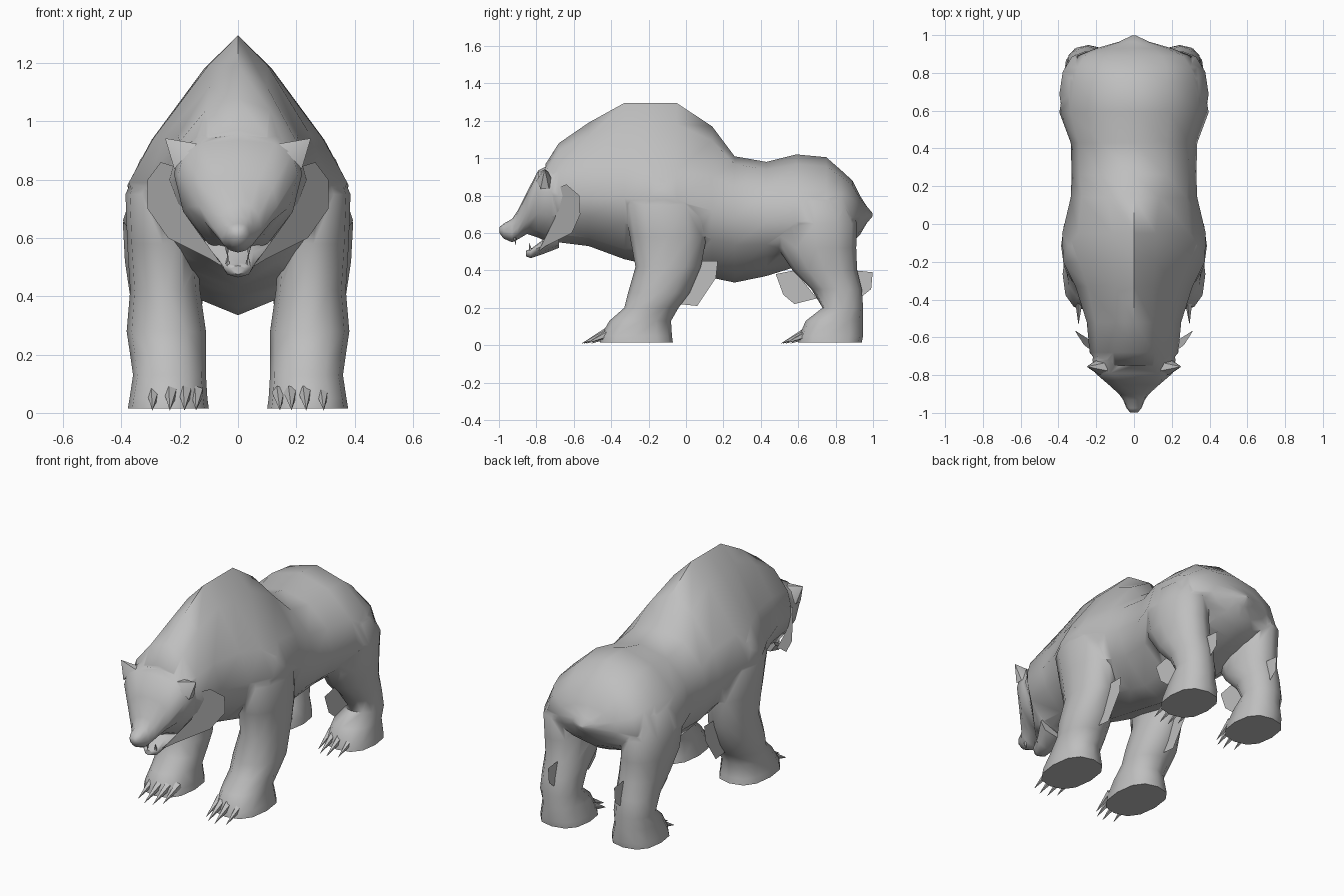
import bpy, bmesh, math
from mathutils import Vector

fur = bpy.data.materials.new("grey fur")
fur.diffuse_color = (0.52, 0.52, 0.52, 1)


def activate(ob):
    bpy.ops.object.select_all(action='DESELECT')
    ob.select_set(True)
    bpy.context.view_layer.objects.active = ob


def finish(name, bm, angle=55):
    bmesh.ops.recalc_face_normals(bm, faces=bm.faces)
    mesh = bpy.data.meshes.new(name)
    bm.to_mesh(mesh)
    bm.free()
    mesh.materials.append(fur)
    ob = bpy.data.objects.new(name, mesh)
    bpy.context.collection.objects.link(ob)
    if angle:
        activate(ob)
        bpy.ops.object.shade_smooth_by_angle(angle=math.radians(angle))
    return ob


def loft(name, rings, angle=0):
    bm = bmesh.new()
    loops = [[bm.verts.new(p) for p in r] for r in rings]
    n = len(loops[0])
    for a, b in zip(loops, loops[1:]):
        for i in range(n):
            j = (i + 1) % n
            bm.faces.new((a[i], a[j], b[j], b[i]))
    bm.faces.new(loops[0])
    bm.faces.new(loops[-1])
    return finish(name, bm, angle)


def power(v, e):
    return math.copysign(abs(v) ** e, v) if abs(v) > 1e-6 else 0.0


def section(y, zb, zt, w, zm, e, low=1.1, n=12):
    """Upright cross-section; e = 1 is round on top, e = 2 is a straight ridge."""
    pts = []
    for i in range(n):
        a = 2 * math.pi * i / n
        c, s = math.cos(a), math.sin(a)
        k = e if s > 0 else low
        h = zt - zm if s > 0 else zm - zb
        pts.append((w * power(c, k), y, zm + h * power(s, k)))
    return pts


def limb_ring(side, z, x0, x1, y0, y1, n=12):
    """Level cross-section of a leg, squarer at the paw."""
    cx, cy, rx, ry = (x0 + x1) / 2, (y0 + y1) / 2, (x1 - x0) / 2, (y1 - y0) / 2
    e = 0.8 if z < 0.1 else 0.95
    pts = []
    for i in range(n):
        a = 2 * math.pi * i / n
        pts.append((side * (cx + rx * power(math.cos(a), e)),
                    cy + ry * power(math.sin(a), e), z))
    return pts


def spike(name, base, tip, r, stretch=1.0, n=5):
    """Cone from base to tip; stretch scales its upright radius."""
    base, tip = Vector(base), Vector(tip)
    d = (tip - base).normalized()
    u = d.cross(Vector((0, 0, 1))).normalized()
    v = u.cross(d)
    bm = bmesh.new()
    ring = []
    for i in range(n):
        a = 2 * math.pi * i / n
        ring.append(bm.verts.new(base + u * r * math.cos(a) + v * r * stretch * math.sin(a)))
    top = bm.verts.new(tip)
    for i in range(n):
        bm.faces.new((ring[i], ring[(i + 1) % n], top))
    bm.faces.new(ring)
    return finish(name, bm)


def sheet(name, pts):
    bm = bmesh.new()
    bm.faces.new([bm.verts.new(p) for p in pts])
    return finish(name, bm, angle=0)


# Torso with ridged shoulder hump, round rump and short tail:
# y, bottom, top, half width, widest z, roundness
torso = [
    (-0.75, 0.57, 0.97, 0.18, 0.80, 0.9),
    (-0.68, 0.55, 1.08, 0.235, 0.80, 1.1),
    (-0.52, 0.53, 1.19, 0.25, 0.80, 1.35),
    (-0.33, 0.46, 1.295, 0.31, 0.79, 1.6),
    (-0.20, 0.43, 1.295, 0.375, 0.79, 1.75),
    (-0.05, 0.40, 1.295, 0.38, 0.78, 1.72),
    (0.14, 0.36, 1.17, 0.335, 0.72, 1.3),
    (0.26, 0.335, 1.01, 0.33, 0.68, 0.95),
    (0.43, 0.37, 0.98, 0.335, 0.66, 0.95),
    (0.59, 0.42, 1.02, 0.395, 0.66, 1.08),
    (0.75, 0.47, 1.005, 0.37, 0.67, 1.08),
    (0.83, 0.51, 0.935, 0.345, 0.68, 1.0),
    (0.89, 0.55, 0.88, 0.30, 0.68, 1.0),
    (0.93, 0.59, 0.80, 0.20, 0.69, 1.0),
    (0.965, 0.65, 0.745, 0.08, 0.70, 1.0),
    (0.998, 0.69, 0.705, 0.01, 0.70, 1.0),
]
body = loft("body", [section(*s, low=1.25) for s in torso])

# Head, broad at the brow and tapering to the nose
head = [
    (-0.998, 0.60, 0.63, 0.020, 0.615, 0.8),
    (-0.975, 0.57, 0.65, 0.040, 0.61, 0.8),
    (-0.93, 0.55, 0.675, 0.058, 0.60, 0.8),
    (-0.90, 0.565, 0.72, 0.080, 0.63, 0.9),
    (-0.85, 0.595, 0.82, 0.135, 0.71, 0.85),
    (-0.79, 0.575, 0.935, 0.205, 0.82, 0.7),
    (-0.72, 0.54, 0.97, 0.22, 0.82, 0.8),
    (-0.62, 0.56, 1.00, 0.20, 0.80, 0.9),
]
parts = [loft("head", [section(*s, low=1.1) for s in head])]

# Open lower jaw
jaw = [
    (-0.855, 0.475, 0.505, 0.025, 0.495, 0.7),
    (-0.83, 0.465, 0.515, 0.050, 0.50, 0.7),
    (-0.77, 0.485, 0.56, 0.070, 0.53, 0.8),
    (-0.68, 0.52, 0.64, 0.120, 0.58, 0.9),
]
parts.append(loft("lower_jaw", [section(*s, low=0.9, n=8) for s in jaw]))

# Legs from sole to shoulder or hip: z, inner x, outer x, front y, back y
front_leg = [
    (0.015, 0.10, 0.378, -0.46, -0.07), (0.05, 0.105, 0.372, -0.455, -0.075),
    (0.13, 0.11, 0.36, -0.41, -0.08), (0.20, 0.11, 0.37, -0.33, -0.04),
    (0.28, 0.11, 0.382, -0.31, 0.02), (0.42, 0.13, 0.37, -0.27, 0.08),
    (0.58, 0.14, 0.38, -0.30, 0.11), (0.75, 0.15, 0.386, -0.33, 0.10),
    (0.87, 0.15, 0.335, -0.29, 0.05), (1.0, 0.13, 0.22, -0.22, -0.02),
]
hind_leg = [
    (0.015, 0.10, 0.375, 0.60, 0.94), (0.05, 0.105, 0.37, 0.605, 0.947),
    (0.13, 0.12, 0.36, 0.64, 0.947), (0.20, 0.13, 0.36, 0.73, 0.947),
    (0.30, 0.13, 0.36, 0.67, 0.94), (0.40, 0.12, 0.37, 0.57, 0.915),
    (0.52, 0.12, 0.388, 0.49, 0.91), (0.65, 0.12, 0.395, 0.46, 0.915),
    (0.77, 0.13, 0.355, 0.49, 0.86), (0.88, 0.13, 0.25, 0.56, 0.77),
]

for side, tag in ((-1, "left"), (1, "right")):
    parts.append(loft("front_leg_" + tag, [limb_ring(side, *r) for r in front_leg]))
    parts.append(loft("hind_leg_" + tag, [limb_ring(side, *r) for r in hind_leg]))

    # Four claws on each paw
    for paw, y in (("front", -0.42), ("hind", 0.645)):
        for i, (x, back) in enumerate(((0.14, 0.05), (0.18, 0.01), (0.23, 0.0), (0.29, 0.025))):
            spike(f"{paw}_claw_{tag}_{i + 1}", (side * x, y + back, 0.07),
                  (side * (x + 0.004), y + back - 0.14, 0.008), 0.024, 1.1)

    # Ears and teeth
    spike("ear_" + tag, (side * 0.18, -0.755, 0.88), (side * 0.25, -0.755, 0.942), 0.045, 1.5, 6)
    spike("upper_fang_" + tag, (side * 0.038, -0.915, 0.575), (side * 0.036, -0.91, 0.535), 0.009)
    spike("lower_fang_" + tag, (side * 0.035, -0.83, 0.505), (side * 0.035, -0.84, 0.55), 0.009)

    # Flat fur tufts on cheek, elbow, knee and hock
    cheek = ((0.05, -0.79, 0.50), (0.10, -0.75, 0.53), (0.24, -0.61, 0.60), (0.31, -0.565, 0.70),
             (0.31, -0.57, 0.80), (0.265, -0.64, 0.86), (0.20, -0.69, 0.84), (0.18, -0.70, 0.68))
    sheet("cheek_tuft_" + tag, [(side * x, y, z) for x, y, z in cheek])
    tufts = {
        "elbow_tuft": (0.24, ((-0.04, 0.22), (0.06, 0.21), (0.16, 0.36), (0.17, 0.45), (0.08, 0.45))),
        "knee_tuft": (0.24, ((0.48, 0.38), (0.52, 0.27), (0.58, 0.22), (0.70, 0.25), (0.58, 0.40))),
        "hock_tuft": (0.22, ((0.90, 0.40), (0.998, 0.39), (0.99, 0.30), (0.94, 0.26))),
    }
    for name, (x, pts) in tufts.items():
        sheet(f"{name}_{tag}", [(side * x, y, z) for y, z in pts])

# Merge head, jaw and legs into the body as one skin
activate(body)
for part in parts:
    mod = body.modifiers.new("merge", 'BOOLEAN')
    mod.operation = 'UNION'
    mod.solver = 'EXACT'
    mod.object = part
    bpy.ops.object.modifier_apply(modifier=mod.name)
    bpy.data.objects.remove(part)
bpy.ops.object.shade_smooth_by_angle(angle=math.radians(65))
